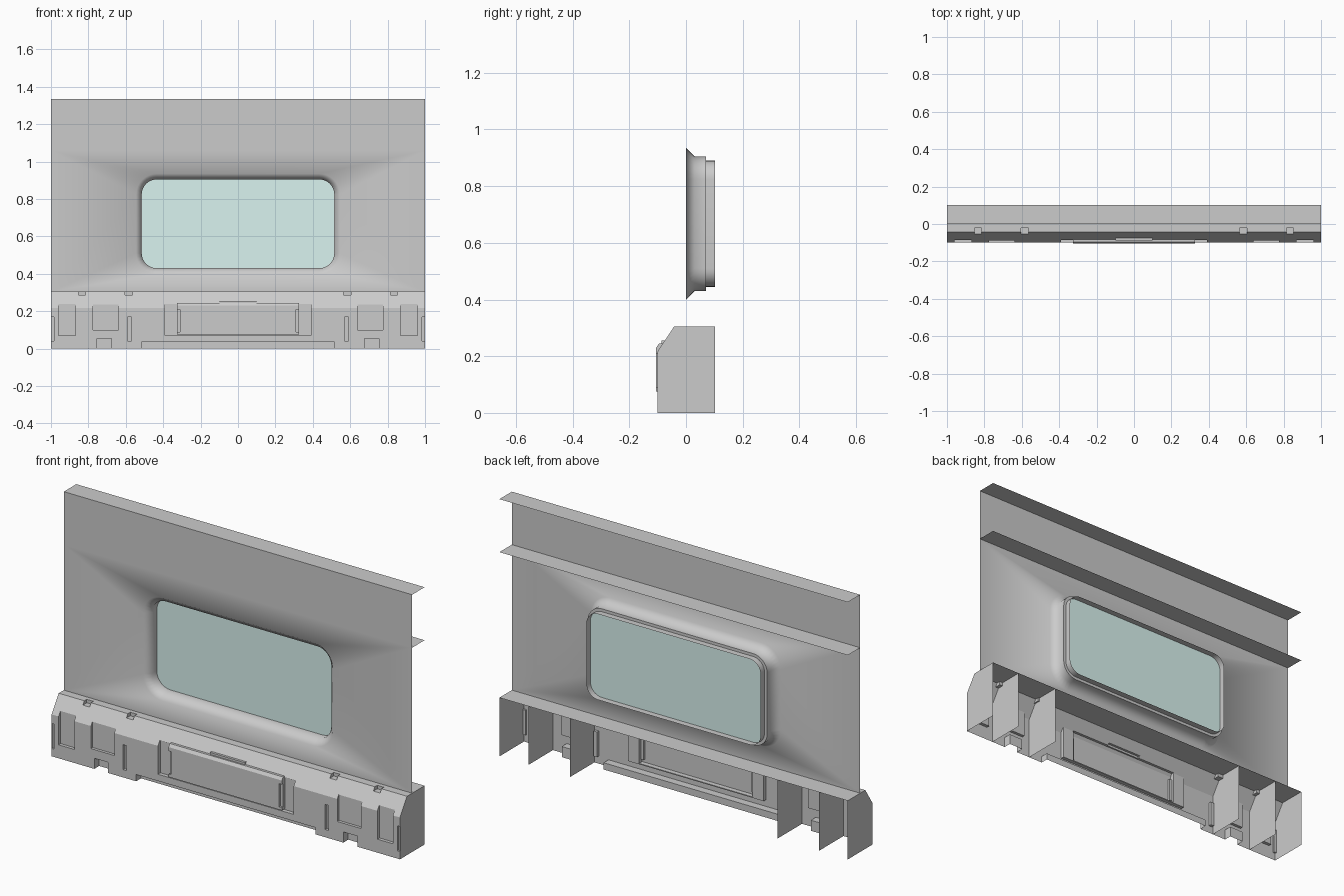
import bpy, bmesh, math
from mathutils import Vector

if "Cube" in bpy.data.objects:
    bpy.data.objects.remove(bpy.data.objects["Cube"])


def face(bm, pts, direction):
    """Add a polygon whose normal looks along direction."""
    if len({tuple(round(c, 5) for c in p) for p in pts}) < 3:
        return
    f = bm.faces.new([bm.verts.new(p) for p in pts])
    f.normal_update()
    if f.normal.dot(Vector(direction)) < 0:
        f.normal_flip()


def finish(bm, name, smooth=None):
    bmesh.ops.remove_doubles(bm, verts=bm.verts, dist=1e-4)
    bmesh.ops.dissolve_degenerate(bm, edges=bm.edges, dist=1e-5)
    me = bpy.data.meshes.new(name)
    bm.to_mesh(me)
    bm.free()
    ob = bpy.data.objects.new(name, me)
    bpy.context.collection.objects.link(ob)
    if smooth:
        bpy.ops.object.select_all(action='DESELECT')
        ob.select_set(True)
        bpy.context.view_layer.objects.active = ob
        bpy.ops.object.shade_smooth_by_angle(angle=math.radians(smooth))
    return ob


def rounded_rect(hw, z0, z1, r, y, seg=8):
    pts = []
    for k, (sx, cz) in enumerate(((1, z1 - r), (-1, z1 - r), (-1, z0 + r), (1, z0 + r))):
        for i in range(seg + 1):
            a = (k + i / seg) * math.pi / 2
            pts.append((sx * (hw - r) + r * math.cos(a), y, cz + r * math.sin(a)))
    return pts


SHELF, MID, TOP, BACK = 0.305, 1.06, 1.335, 0.102

# Wall sheet with a chamfered window opening and its rear rim
bm = bmesh.new()
rings = [rounded_rect(0.545, 0.40, 0.935, 0.11, 0),
         rounded_rect(0.515, 0.43, 0.905, 0.08, 0.03),
         rounded_rect(0.515, 0.43, 0.905, 0.08, 0.07),
         rounded_rect(0.50, 0.445, 0.89, 0.065, 0.07),
         rounded_rect(0.50, 0.445, 0.89, 0.065, BACK)]
outer = [(-1, 0, SHELF), (1, 0, SHELF), (1, 0, MID), (-1, 0, MID)]
edges = []
for loop in (outer, rings[0]):
    vs = [bm.verts.new(p) for p in loop]
    edges += [bm.edges.new((vs[i - 1], vs[i])) for i in range(len(vs))]
bmesh.ops.triangle_fill(bm, edges=edges, use_beauty=True, normal=(0, -1, 0))
for f in bm.faces:
    f.normal_update()
    if f.normal.y > 0:
        f.normal_flip()
for a, b in zip(rings, rings[1:]):
    for i in range(len(a)):
        mid = Vector(a[i])
        face(bm, [a[i - 1], a[i], b[i], b[i - 1]], (-mid.x, -1, 0.667 - mid.z))
face(bm, [(-1, 0, MID), (1, 0, MID), (1, 0, TOP), (-1, 0, TOP)], (0, -1, 0))
finish(bm, "window_wall", 50)

# Rear flanges
for name, z in (("middle_flange", MID), ("top_flange", TOP)):
    bm = bmesh.new()
    face(bm, [(-1, 0, z), (1, 0, z), (1, BACK, z), (-1, BACK, z)], (0, 0, 1))
    finish(bm, name)

# Glass
bm = bmesh.new()
face(bm, rounded_rect(0.514, 0.431, 0.904, 0.079, 0.068), (0, -1, 0))
glass = finish(bm, "window_glass")
mat = bpy.data.materials.new("pale_glass")
mat.diffuse_color = (0.70, 0.90, 0.87, 1)
mat.use_nodes = True
mat.node_tree.nodes["Principled BSDF"].inputs["Base Color"].default_value = mat.diffuse_color
glass.data.materials.append(mat)

# Lower cabinet: a stepped sheet, each patch is x0, x1, z0, z1, y at bottom, y at top
BEND, FRONT, LIP = 0.217, -0.1, -0.042


def base_y(z):
    return FRONT + max(0, z - BEND) / (SHELF - BEND) * (LIP - FRONT)


patches = [(-0.39, 0.39, 0.07, 0.24, -0.08, -0.08),
           (-0.325, 0.325, 0.075, 0.23, -0.105, -0.105),
           (-0.325, 0.325, 0.23, 0.245, -0.105, -0.095),
           (-0.10, 0.10, 0.245, 0.256, -0.087, -0.087),
           (-0.515, 0.515, 0, 0.035, -0.06, -0.06)]
for x0, x1, z0, z1, y in ((0.31, 0.325, 0.09, 0.21, -0.095),
                          (0.57, 0.59, 0.04, 0.17, -0.085),
                          (0.64, 0.775, 0.10, 0.235, -0.085),
                          (0.675, 0.755, 0, 0.055, -0.06),
                          (0.87, 0.96, 0.07, 0.24, -0.083),
                          (0.985, 1.0, 0.04, 0.17, -0.09),
                          (0.565, 0.603, 0.287, SHELF, -0.022),
                          (0.815, 0.853, 0.287, SHELF, -0.022)):
    patches += [(x0, x1, z0, z1, y, y), (-x1, -x0, z0, z1, y, y)]
xs = sorted({-1.0, 1.0} | {v for p in patches for v in p[:2]})
zs = sorted({0, BEND, SHELF} | {v for p in patches for v in p[2:4]})


def depth(i, j):
    """y at the bottom and top of a cell."""
    x, z = (xs[i] + xs[i + 1]) / 2, (zs[j] + zs[j + 1]) / 2
    out = base_y(zs[j]), base_y(zs[j + 1])
    for x0, x1, z0, z1, ya, yb in patches:
        if x0 < x < x1 and z0 < z < z1:
            out = tuple(ya + (yb - ya) * (q - z0) / (z1 - z0) for q in zs[j:j + 2])
    return out


bm = bmesh.new()
for i in range(len(xs) - 1):
    xa, xb = xs[i:i + 2]
    for j in range(len(zs) - 1):
        za, zb = zs[j:j + 2]
        a, b = depth(i, j)
        face(bm, [(xa, a, za), (xb, a, za), (xb, b, zb), (xa, b, zb)], (0, -1, 0))
        if i + 2 < len(xs):
            c, d = depth(i + 1, j)
            if abs(a - c) + abs(b - d) > 1e-4:
                face(bm, [(xb, a, za), (xb, c, za), (xb, d, zb), (xb, b, zb)], (c + d - a - b, 0, 0))
        if j + 2 < len(zs):
            c = depth(i, j + 1)[0]
            if abs(b - c) > 1e-4:
                face(bm, [(xa, b, zb), (xb, b, zb), (xb, c, zb), (xa, c, zb)], (0, 0, c - b))
    # shelf strip behind the top edge
    face(bm, [(xa, b, SHELF), (xb, b, SHELF), (xb, BACK, SHELF), (xa, BACK, SHELF)], (0, 0, 1))
finish(bm, "lower_cabinet")

# End plates and inner ribs
END = [(BACK, 0), (BACK, SHELF), (LIP, SHELF), (FRONT, BEND), (FRONT, 0)]
RIB = [(BACK, 0), (BACK, SHELF), (-0.022, SHELF), (-0.022, 0.287),
       (base_y(0.287), 0.287), (FRONT, BEND), (FRONT, 0)]
for name, x, prof in (("end_plate", 1.0, END), ("outer_rib", 0.834, RIB), ("inner_rib", 0.596, RIB)):
    for side, s in (("left", -1), ("right", 1)):
        bm = bmesh.new()
        face(bm, [(s * x, y, z) for y, z in prof], (s, 0, 0))
        finish(bm, side + "_" + name)
